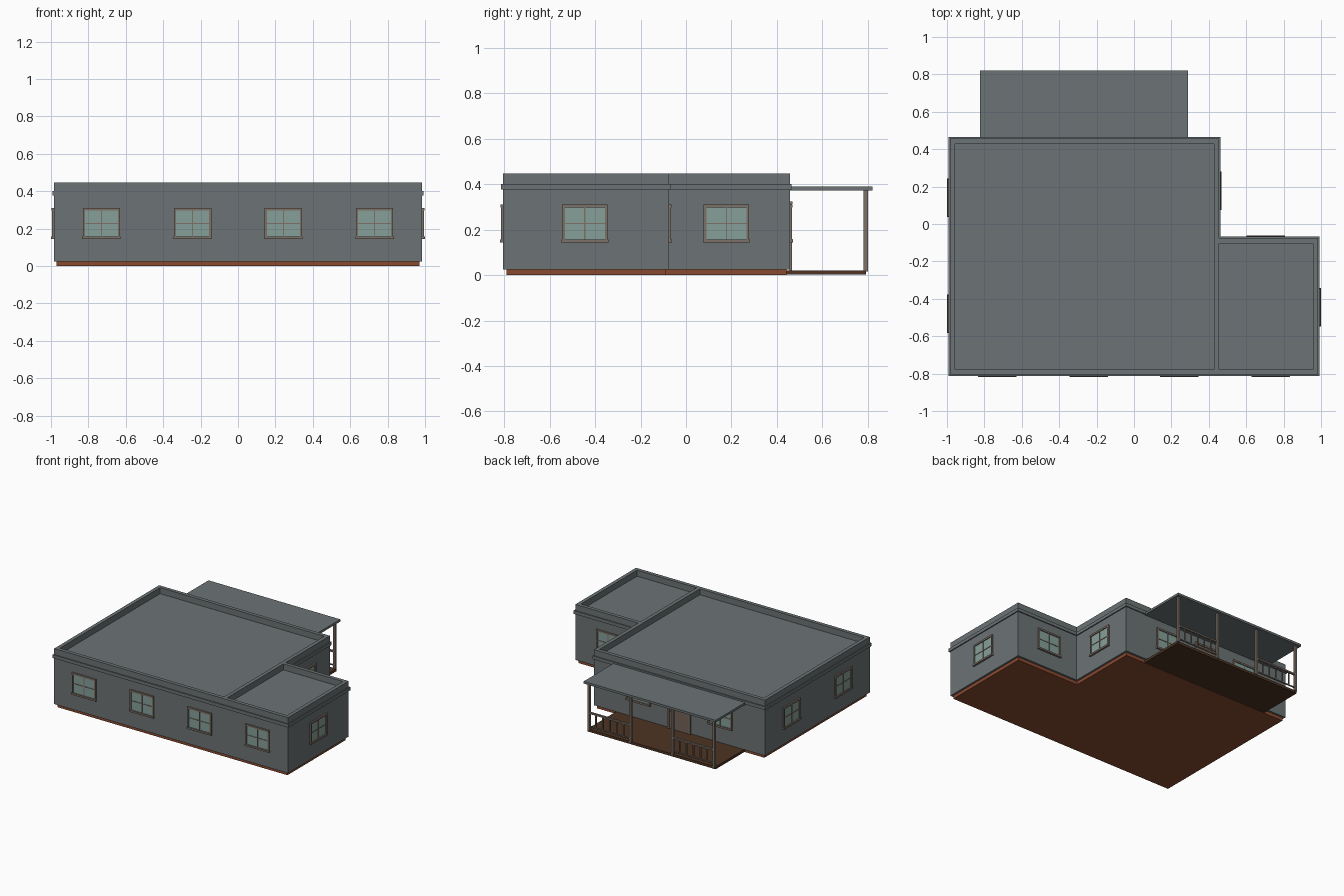
import bpy, bmesh, math
from mathutils import Matrix, Vector

if "Cube" in bpy.data.objects:
    bpy.data.objects.remove(bpy.data.objects["Cube"])


def material(name, rgb):
    m = bpy.data.materials.new(name)
    m.diffuse_color = (*rgb, 1)
    m.use_nodes = True
    m.node_tree.nodes["Principled BSDF"].inputs["Base Color"].default_value = m.diffuse_color
    return m


WALL = material("slate grey", (0.15, 0.17, 0.177))
BASE = material("brick brown", (0.25, 0.068, 0.028))
FRAME = material("taupe trim", (0.21, 0.165, 0.135))
GLASS = material("pale green glass", (0.24, 0.35, 0.32))
DECK = material("dark wood", (0.075, 0.034, 0.017))
DOOR = material("door brown", (0.17, 0.125, 0.098))


def finish(name, bm, mats, matrix=None):
    bmesh.ops.recalc_face_normals(bm, faces=bm.faces)
    me = bpy.data.meshes.new(name)
    bm.to_mesh(me)
    bm.free()
    for m in mats:
        me.materials.append(m)
    ob = bpy.data.objects.new(name, me)
    if matrix:
        ob.matrix_world = matrix
    bpy.context.collection.objects.link(ob)
    return ob


def boxes(name, parts, mats, matrix=None):
    """Each part: (x0, x1, y0, y1, z0, z1, material index)."""
    bm = bmesh.new()
    for x0, x1, y0, y1, z0, z1, mi in parts:
        mat = (Matrix.Translation(((x0 + x1) / 2, (y0 + y1) / 2, (z0 + z1) / 2))
               @ Matrix.Diagonal((x1 - x0, y1 - y0, z1 - z0, 1)))
        new = bmesh.ops.create_cube(bm, size=1, matrix=mat)["verts"]
        for f in {f for v in new for f in v.link_faces}:
            f.material_index = mi
    return finish(name, bm, mats, matrix)


# Wall planes of the L-shaped plan
XL, XM, XR = -0.985, 0.455, 0.985
YF, YW, YB = -0.805, -0.075, 0.457


def plan_prism(name, d, z0, z1, mat):
    """Extrude the L-shaped plan, grown outward by d."""
    pts = [(XL - d, YF - d), (XR + d, YF - d), (XR + d, YW + d),
           (XM + d, YW + d), (XM + d, YB + d), (XL - d, YB + d)]
    bm = bmesh.new()
    face = bm.faces.new([bm.verts.new((x, y, z0)) for x, y in pts])
    ext = bmesh.ops.extrude_face_region(bm, geom=[face])["geom"]
    bmesh.ops.translate(bm, vec=(0, 0, z1 - z0),
                        verts=[g for g in ext if isinstance(g, bmesh.types.BMVert)])
    return finish(name, bm, [mat])


plan_prism("foundation", -0.015, 0.0, 0.026, BASE)
plan_prism("walls", 0, 0.025, 0.39, WALL)
plan_prism("cornice_and_roof", 0.008, 0.377, 0.402, WALL)

# Parapet around both flat roofs
T, Z0, Z1 = 0.028, 0.401, 0.448
boxes("parapet", [
    (XL, XR, YF, YF + T, Z0, Z1, 0),
    (XL, XL + T, YF + T, YB, Z0, Z1, 0),
    (XL + T, XM, YB - T, YB, Z0, Z1, 0),
    (XM - T, XM, YF + T, YB - T, Z0, Z1, 0),
    (XR - T, XR, YF + T, YW, Z0, Z1, 0),
    (XM, XR - T, YW - T, YW, Z0, Z1, 0)], [WALL])


def window(name, x, y, yaw):
    """Four-pane window facing -y before turning by yaw degrees."""
    w, z0, z1 = 0.1, 0.148, 0.31
    parts = [
        (-w + .01, w - .01, -.004, .004, z0, z1, 1),
        (-w, -w + .012, -.010, .002, z0, z1, 0),
        (w - .012, w, -.010, .002, z0, z1, 0),
        (-w, w, -.011, .002, z1 - .013, z1, 0),
        (-w - .003, w + .003, -.014, .002, z0 - .004, z0 + .009, 0),
        (-.003, .003, -.007, .002, z0, z1, 0),
        (-w, w, -.007, .002, .224, .230, 0)]
    m = Matrix.Translation((x, y, 0)) @ Matrix.Rotation(math.radians(yaw), 4, 'Z')
    boxes(name, parts, [FRAME, GLASS], m)


for i, x in enumerate((-0.73, -0.243, 0.243, 0.73)):
    window(f"front_window_{i + 1}", x, YF, 0)
window("left_window_1", XL, 0.14, -90)
window("left_window_2", XL, -0.48, -90)
window("right_wing_window", XR, -0.445, 90)
window("right_main_window", XM, 0.178, 90)
window("wing_back_window", 0.705, YW, 180)
window("porch_window_1", 0.08, YB, 180)
window("porch_window_2", -0.61, YB, 180)

# Back door with trim and knob
cx = -0.265
boxes("back_door", [
    (cx - .085, cx + .085, YB - .002, YB + .004, .02, .315, 1),
    (cx - .097, cx - .083, YB - .002, YB + .010, .02, .325, 0),
    (cx + .083, cx + .097, YB - .002, YB + .010, .02, .325, 0),
    (cx - .097, cx + .097, YB - .002, YB + .011, .312, .325, 0),
    (cx + .060, cx + .070, YB, YB + .012, .15, .16, 0)], [FRAME, DOOR])

# Porch
boxes("porch_floor", [(-0.805, 0.275, 0.437, 0.793, 0.002, 0.021, 0)], [DECK])
boxes("porch_roof", [(-0.823, 0.288, YB - .01, 0.82, 0.373, 0.39, 0)], [WALL])
posts = [-0.793 + i * 0.352 for i in range(4)]
for i, x in enumerate(posts):
    boxes(f"porch_post_{i + 1}", [(x - .009, x + .009, .782, .800, .015, .375, 0)], [FRAME])

# Railings on the two outer bays
for n, (a, b) in enumerate(((posts[0], posts[1]), (posts[2], posts[3]))):
    parts = [(a, b, .784, .798, .142, .154, 0),
             (a, b, .787, .795, .040, .048, 0)]
    for k in range(1, 6):
        x = a + (b - a) * k / 6
        parts.append((x - .004, x + .004, .787, .795, .045, .145, 0))
    boxes(f"porch_railing_{n + 1}", parts, [FRAME])
